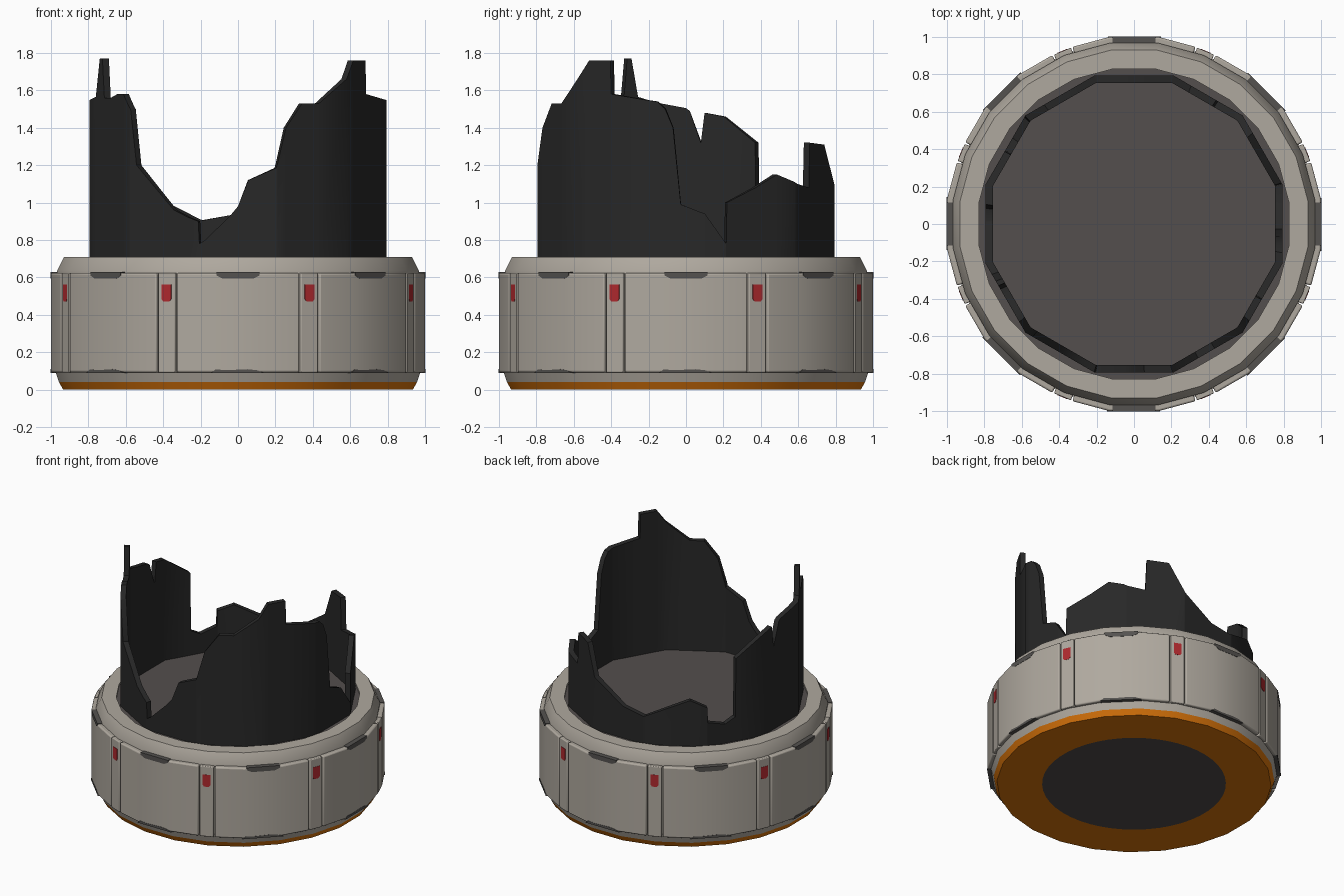
import bpy, bmesh, math
from math import radians, sin, cos

if "Cube" in bpy.data.objects:
    bpy.data.objects.remove(bpy.data.objects["Cube"])


def material(name, r, g, b):
    m = bpy.data.materials.new(name)
    m.diffuse_color = (r, g, b, 1)
    m.use_nodes = True
    m.node_tree.nodes["Principled BSDF"].inputs["Base Color"].default_value = m.diffuse_color
    return m


GREY = material("warm grey", 0.43, 0.395, 0.345)
CHIP = material("worn dark grey", 0.09, 0.085, 0.08)
FLOOR = material("floor brown grey", 0.088, 0.077, 0.075)
BLACK = material("broken shell black", 0.021, 0.021, 0.021)
ORANGE = material("orange", 0.68, 0.17, 0.003)
RED = material("red", 0.42, 0.022, 0.027)
UNDER = material("underside charcoal", 0.078, 0.071, 0.072)


def finish(name, bm, mat, bevel=0, rot=0):
    bmesh.ops.remove_doubles(bm, verts=bm.verts, dist=1e-5)
    bmesh.ops.recalc_face_normals(bm, faces=bm.faces)
    me = bpy.data.meshes.new(name)
    bm.to_mesh(me)
    bm.free()
    me.materials.append(mat)
    ob = bpy.data.objects.new(name, me)
    bpy.context.collection.objects.link(ob)
    ob.rotation_euler.z = radians(rot)
    if bevel:
        b = ob.modifiers.new("bevel", 'BEVEL')
        b.width, b.segments = bevel, 3
        b.limit_method, b.angle_limit = 'ANGLE', radians(40)
    return ob


def lathe(name, profile, mat, n=24):
    """Closed (radius, z) profile turned around z; radii are to the flats."""
    bm = bmesh.new()
    k = 1 / cos(math.pi / n)
    rings = []
    for i in range(n):
        a = 2 * math.pi * (i + 0.5) / n
        rings.append([bm.verts.new((r * k * cos(a), r * k * sin(a), z)) for r, z in profile])
    for i in range(n):
        p, q = rings[i], rings[(i + 1) % n]
        for j in range(len(profile)):
            m = (j + 1) % len(profile)
            bm.faces.new((p[j], q[j], q[m], p[m]))
    return finish(name, bm, mat)


def disc(name, r, z, mat, n, down=False):
    bm = bmesh.new()
    k = r / cos(math.pi / n)
    f = bm.faces.new([bm.verts.new((k * cos(2 * math.pi * (i + .5) / n),
                                    k * sin(2 * math.pi * (i + .5) / n), z)) for i in range(n)])
    ob = finish(name, bm, mat)
    if (ob.data.polygons[0].normal.z < 0) != down:
        ob.data.flip_normals()
    return ob


def prism(name, pts, vec, mat, bevel=0, rot=0):
    """Polygon extruded along vec, then turned about z."""
    bm = bmesh.new()
    f = bm.faces.new([bm.verts.new(p) for p in pts])
    ex = bmesh.ops.extrude_face_region(bm, geom=[f])
    bmesh.ops.translate(bm, vec=vec, verts=[v for v in ex["geom"] if isinstance(v, bmesh.types.BMVert)])
    return finish(name, bm, mat, bevel, rot)


# Turned base parts
lathe("top_rim", [(.83, .60), (.83, .71), (.93, .71), (.968, .635), (.968, .615), (.94, .60)], GREY)
lathe("core_band", [(.80, .07), (.80, .6), (.95, .62), (.95, .07)], GREY)
lathe("lower_rim", [(.80, .04), (.80, .092), (.975, .092), (.957, .04)], GREY)
lathe("orange_base", [(.62, 0), (.62, .04), (.957, .04), (.935, 0)], ORANGE)
disc("inner_floor", .832, .695, FLOOR, 24)
disc("underside_disc", .63, -.001, UNDER, 48, True)

# Eight armour panels with worn chips, eight ribs with red marks
angles = [-19.2, -7.5, 7.5, 19.2]
radii = [1 / cos(radians(4.2)), 1 / cos(radians(7.5)), 1 / cos(radians(7.5)), 1 / cos(radians(4.2))]
outer = [(r * cos(radians(a)), r * sin(radians(a)), .092) for a, r in zip(angles, radii)]
inner = [(.94 * cos(radians(a)), .94 * sin(radians(a)), .092) for a in angles]
for i in range(8):
    rot = 45 * i
    prism(f"panel_{i}", outer + inner[::-1], (0, 0, .532), GREY, .01, rot)
    prism(f"top_chip_{i}", [(.966, y, z) for y, z in
          ((-.115, .628), (-.115, .61), (-.08, .593), (.08, .593), (.115, .61), (.115, .628))],
          (.036, 0, 0), CHIP, 0, rot)
    prism(f"bottom_chip_{i}", [(.966, y, z) for y, z in
          ((-.145, .089), (-.12, .108), (-.06, .104), (.05, .109), (.1, .104), (.14, .089))],
          (.036, 0, 0), CHIP, 0, rot)
    prism(f"rib_{i}", [(.94, -.049, .092), (1, -.049, .092), (1, .049, .092), (.94, .049, .092)],
          (0, 0, .532), GREY, .006, rot + 22.5)
    prism(f"red_mark_{i}", [(.998, y, z) for y, z in
          ((-.028, .562), (-.028, .484), (-.017, .471), (.017, .471), (.028, .484), (.028, .562))],
          (.004, 0, 0), RED, 0, rot + 22.5)

# Broken twelve-sided shell: (angle, top height) around the rim
BREAK = [(-180, 1.505), (-170, 1.53), (-160.5, 1.565), (-157.5, 1.77), (-155.5, 1.77), (-154, 1.56),
         (-149, 1.56), (-144, 1.58), (-139.5, 1.58), (-134.5, 1.5), (-132, 1.2), (-120.4, 1.03),
         (-115.5, .96), (-109, .92), (-105, .90), (-104.6, .78), (-102.5, .80), (-93, .93),
         (-90, .98), (-86, 1.12), (-75.5, 1.185), (-71.5, 1.40), (-64.5, 1.53), (-57, 1.53),
         (-45, 1.66), (-40, 1.76), (-30.7, 1.76), (-30.3, 1.58), (-11, 1.54), (-8, 1.5),
         (-5, 1.4), (-2, .99), (7.3, .94), (15.2, .78), (15.5, 1.0), (28, 1.08), (37.4, 1.15),
         (47, 1.10), (55.6, 1.08), (56.4, 1.32), (67.5, 1.31), (75.3, 1.09), (86, .99), (92, .935),
         (104, .905), (127, 1.04), (135.3, .99), (135.7, .875), (144.7, .84), (150.3, .88),
         (150.7, 1.32), (165, 1.46), (172.5, 1.48), (174, 1.32), (178.5, 1.49)]
closed = BREAK + [(180, BREAK[0][1])]
rim = list(BREAK)
for c in range(-165, 180, 30):
    for (a0, z0), (a1, z1) in zip(closed, closed[1:]):
        if a0 < c < a1:
            rim.append((c, z0 + (z1 - z0) * (c - a0) / (a1 - a0)))
rim.sort()

bm = bmesh.new()
cols = []
for a, z in rim:
    k = 1 / cos(radians((a + 15) % 30 - 15))
    c, s = cos(radians(a)) * k, sin(radians(a)) * k
    cols.append([bm.verts.new((r * c, r * s, h)) for r, h in
                 ((.793, .66), (.793, z), (.755, z), (.755, .66))])
for i, p in enumerate(cols):
    q = cols[(i + 1) % len(cols)]
    for j in range(4):
        m = (j + 1) % 4
        bm.faces.new((p[j], q[j], q[m], p[m]))
finish("broken_shell", bm, BLACK)

# Smooth shading with sharp edges kept
for ob in bpy.data.objects:
    ob.select_set(True)
    bpy.context.view_layer.objects.active = ob
bpy.ops.object.shade_smooth_by_angle(angle=radians(35))
